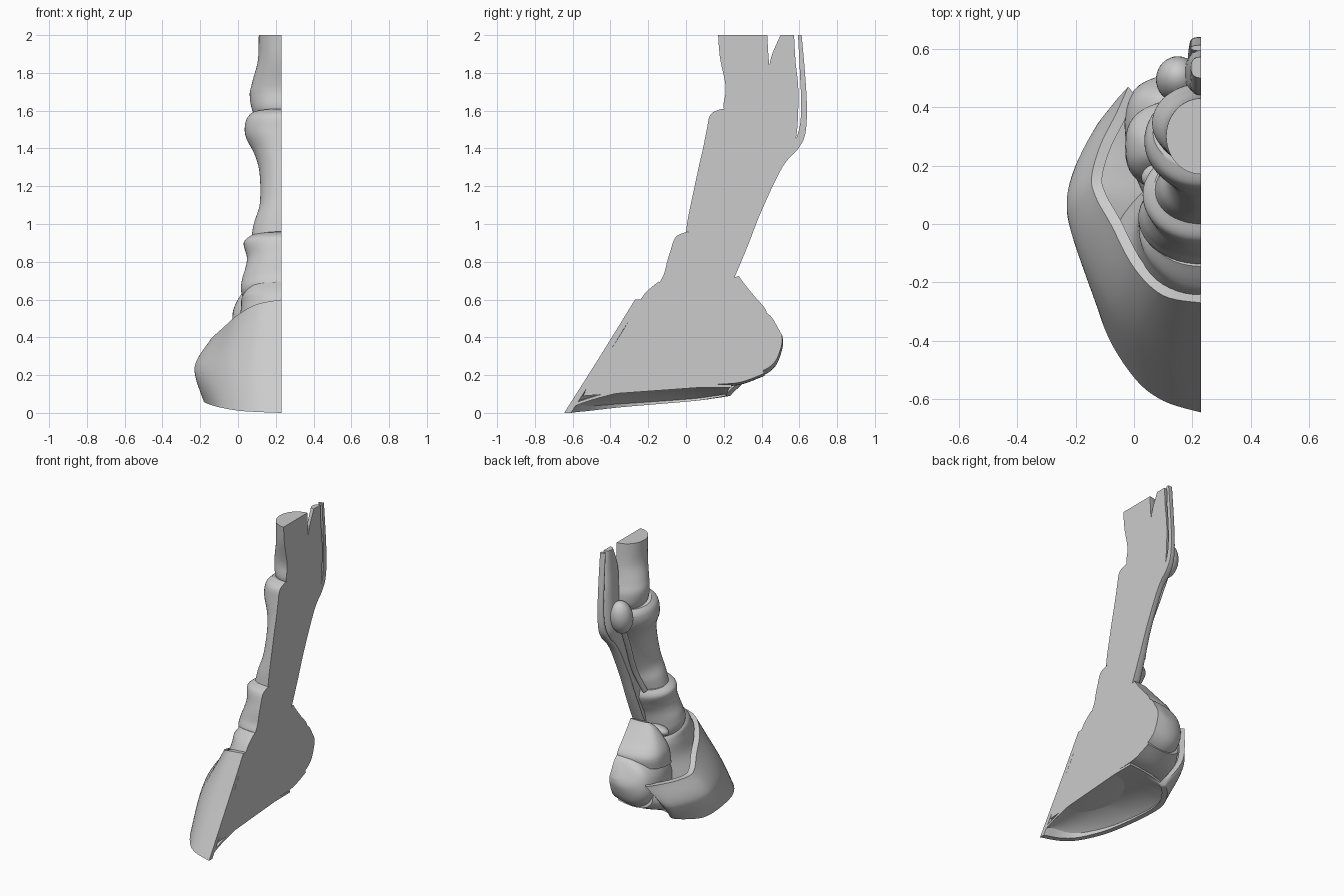
import bpy, bmesh, math
from mathutils import Vector

if "Cube" in bpy.data.objects:
    bpy.data.objects.remove(bpy.data.objects["Cube"])

CUT = 0.23  # x of the flat section plane


def finish(name, bm, angle=40):
    bmesh.ops.remove_doubles(bm, verts=bm.verts, dist=1e-5)
    bmesh.ops.recalc_face_normals(bm, faces=bm.faces)
    me = bpy.data.meshes.new(name)
    bm.to_mesh(me)
    bm.free()
    ob = bpy.data.objects.new(name, me)
    bpy.context.collection.objects.link(ob)
    for o in bpy.context.selected_objects:
        o.select_set(False)
    bpy.context.view_layer.objects.active = ob
    ob.select_set(True)
    bpy.ops.object.shade_smooth_by_angle(angle=math.radians(angle))
    return ob


def smooth(rows, k):
    """Catmull-Rom resampling of a list of equal-length tuples."""
    rows = [Vector(r) for r in rows]
    out = []
    for i in range(len(rows) - 1):
        a, b, c, d = rows[max(i - 1, 0)], rows[i], rows[i + 1], rows[min(i + 2, len(rows) - 1)]
        for j in range(k):
            t = j / k
            out.append(0.5 * (2 * b + (c - a) * t + (2 * a - 5 * b + 4 * c - d) * t * t
                              + (3 * b - a - 3 * c + d) * t ** 3))
    return out + [rows[-1]]


def ring_loft(name, rings):
    """Closed skin over equal point loops, capped at both ends."""
    bm = bmesh.new()
    vs = [[bm.verts.new(p) for p in ring] for ring in rings]
    m = len(vs[0])
    for r, q in zip(vs, vs[1:]):
        for i in range(m):
            bm.faces.new((r[i], r[(i + 1) % m], q[(i + 1) % m], q[i]))
    bm.faces.new(vs[0])
    bm.faces.new(vs[-1])
    return finish(name, bm)


def half_loft(name, sections, p=1.0, n=24, k=6, cleft=0):
    """Half-elliptic sections (front y, z, back y, z, half width), flat on the cut plane."""
    rings = []
    for fy, fz, by, bz, w in smooth(sections, k):
        ring = []
        for i in range(n + 1):
            t = math.pi * i / n
            c, s = math.cos(t), max(math.sin(t), 0)
            c = math.copysign(abs(c) ** p, c)
            if c > 0:
                c *= 1 - cleft * (1 - s) ** 2
            ring.append((CUT - w * s ** p, (fy + by) / 2 + c * (fy - by) / 2,
                         (fz + bz) / 2 + c * (fz - bz) / 2))
        rings.append(ring)
    return ring_loft(name, rings)


def ellipsoid(name, loc, radii, tilt=0):
    bpy.ops.mesh.primitive_uv_sphere_add(segments=32, ring_count=20, location=loc, rotation=(tilt, 0, 0))
    ob = bpy.context.object
    ob.name, ob.scale = name, radii
    bpy.ops.object.shade_smooth()


def strand(name, pts, r):
    cu = bpy.data.curves.new(name, 'CURVE')
    cu.dimensions, cu.bevel_depth, cu.bevel_resolution, cu.use_fill_caps = '3D', r, 4, True
    sp = cu.splines.new('POLY')
    path = smooth(pts, 6)
    sp.points.add(len(path) - 1)
    for q, v in zip(sp.points, path):
        q.co = (*v, 1)
    sp.use_smooth = True
    bpy.context.collection.objects.link(bpy.data.objects.new(name, cu))


# Bones of the leg
half_loft("cannon_bone", [
    (.17, 2, .43, 2, .12), (.18, 1.88, .44, 1.85, .125), (.205, 1.76, .46, 1.74, .155),
    (.21, 1.7, .48, 1.66, .168), (.2, 1.61, .47, 1.57, .15), (.25, 1.54, .4, 1.52, .1)])
half_loft("long_pastern_bone", [
    (.19, 1.61, .44, 1.55, .165), (.13, 1.58, .46, 1.5, .19), (.11, 1.5, .44, 1.43, .19),
    (.09, 1.4, .39, 1.33, .14), (.067, 1.3, .34, 1.22, .115), (.035, 1.15, .27, 1.06, .115),
    (.012, 1.04, .25, .97, .145), (0, .96, .23, .89, .16)])
half_loft("short_pastern_bone", [
    (0, .957, .25, .92, .16), (-.055, .93, .26, .87, .2), (-.085, .85, .23, .8, .183),
    (-.1, .8, .2, .74, .19), (-.115, .74, .18, .66, .21), (-.14, .68, .17, .58, .21),
    (-.14, .58, .15, .5, .15)])
half_loft("coffin_bone", [
    (-.545, .09, .08, .135, .25), (-.5, .18, .15, .16, .3), (-.42, .3, .18, .22, .315),
    (-.325, .45, .2, .4, .235), (-.24, .6, .2, .5, .215), (-.2, .65, .16, .57, .21),
    (-.145, .695, .1, .61, .18)])
ellipsoid("sesamoid_bone", (.15, .495, 1.53), (.075, .077, .115), -.2)
ellipsoid("navicular_bone", (.125, .16, .63), (.1, .06, .04), .3)

# Tendons and ligaments behind the bones
half_loft("suspensory_ligament", [
    (.5, 2, .572, 2, .035), (.445, 1.86, .58, 1.86, .04), (.44, 1.7, .595, 1.7, .05),
    (.42, 1.5, .585, 1.47, .06), (.38, 1.38, .545, 1.37, .055), (.3, 1.2, .44, 1.19, .05),
    (.22, .98, .35, .97, .05), (.15, .78, .26, .74, .05), (.1, .6, .2, .55, .05)], p=.8, n=14)
half_loft("flexor_tendon", [
    (.593, 2, .612, 2, .035), (.603, 1.8, .63, 1.8, .035), (.61, 1.62, .64, 1.62, .036),
    (.598, 1.5, .632, 1.48, .04), (.555, 1.4, .595, 1.4, .045), (.465, 1.3, .51, 1.3, .045),
    (.345, 1.07, .4, 1.07, .05), (.275, .88, .325, .88, .06), (.19, .68, .24, .68, .07),
    (.05, .4, .1, .38, .1)], p=.8, n=14)
strand("sesamoid_ligament", [(.14, .5, 1.47), (.15, .42, 1.3), (.165, .33, 1.1), (.14, .25, .93)], .018)

# Soft heel parts, with a shallow cleft along the middle
half_loft("heel_bulb", [
    (0, .13, .02, .35, .06), (.1, .13, .06, .45, .18), (.25, .127, .2, .5, .245),
    (.4, .16, .3, .525, .262), (.48, .22, .4, .535, .24), (.518, .33, .44, .52, .18),
    (.515, .4, .465, .49, .07)], p=.85, cleft=.3)
half_loft("heel_cushion", [
    (.1, .44, .42, .47, .26), (.12, .55, .425, .54, .255), (.16, .63, .36, .62, .215),
    (.2, .69, .3, .695, .16), (.235, .71, .28, .725, .12)], p=.75)
# Low pad that joins the bulb to the inside of the wall
half_loft("frog_pad", [
    (-.1, .13, -.1, .25, .3), (0, .128, 0, .28, .37), (.1, .125, .09, .3, .395),
    (.2, .125, .18, .31, .375), (.3, .135, .28, .33, .325), (.42, .18, .38, .37, .255)],
    p=.85, cleft=.3)

# Hoof wall: bottom, middle and coronet point at each station from toe to heel
stations = [
    (.23, -.645, .0, .23, -.455, .3, .23, -.27, .6),
    (.1, -.605, .005, .08, -.42, .29, .1, -.245, .575),
    (0, -.525, .012, -.04, -.33, .27, 0, -.15, .52),
    (-.1, -.36, .03, -.14, -.18, .25, -.08, 0, .45),
    (-.165, -.12, .05, -.21, -.03, .24, -.13, .09, .405),
    (-.18, .06, .065, -.23, .08, .24, -.145, .16, .385),
    (-.13, .17, .08, -.2, .2, .23, -.115, .27, .38),
    (-.07, .23, .09, -.13, .33, .22, -.06, .38, .38),
    (-.045, .24, .1, -.09, .37, .23, -.02, .47, .39)]
cols = smooth(stations, 6)
rings, rims = [], []
for i, c in enumerate(cols):
    outer = smooth([c[0:3], c[3:6], c[6:9]], 8)
    d = cols[min(i + 1, len(cols) - 1)] - cols[max(i - 1, 0)]
    inward = Vector((-d[4], d[3], 0)).normalized() * -.036
    inward = Vector((0, .036, 0)) if i == 0 else inward
    rings.append(outer + [q + inward for q in reversed(outer)])
    rims.append(outer[0] + inward * .7)
ring_loft("hoof_wall", rings)

# Dished sole between the wall rim and the centre line
sole = []
for i, rim in enumerate(rims):
    f = i / (len(rims) - 1)
    rim = rim + Vector((0, 0, .01))
    mid = Vector((CUT, -.61 + .85 * f, .02 + .115 * min(1, f * 2.2) ** .7))
    under = []
    for j in range(13):
        t = j / 12
        q = rim.lerp(mid, t)
        q.z = rim.z + (mid.z - rim.z) * (1 - (1 - t) ** 2.5)
        under.append(q)
    sole.append(under + [q + Vector((0, 0, .015)) for q in reversed(under)])
ring_loft("sole", sole)
